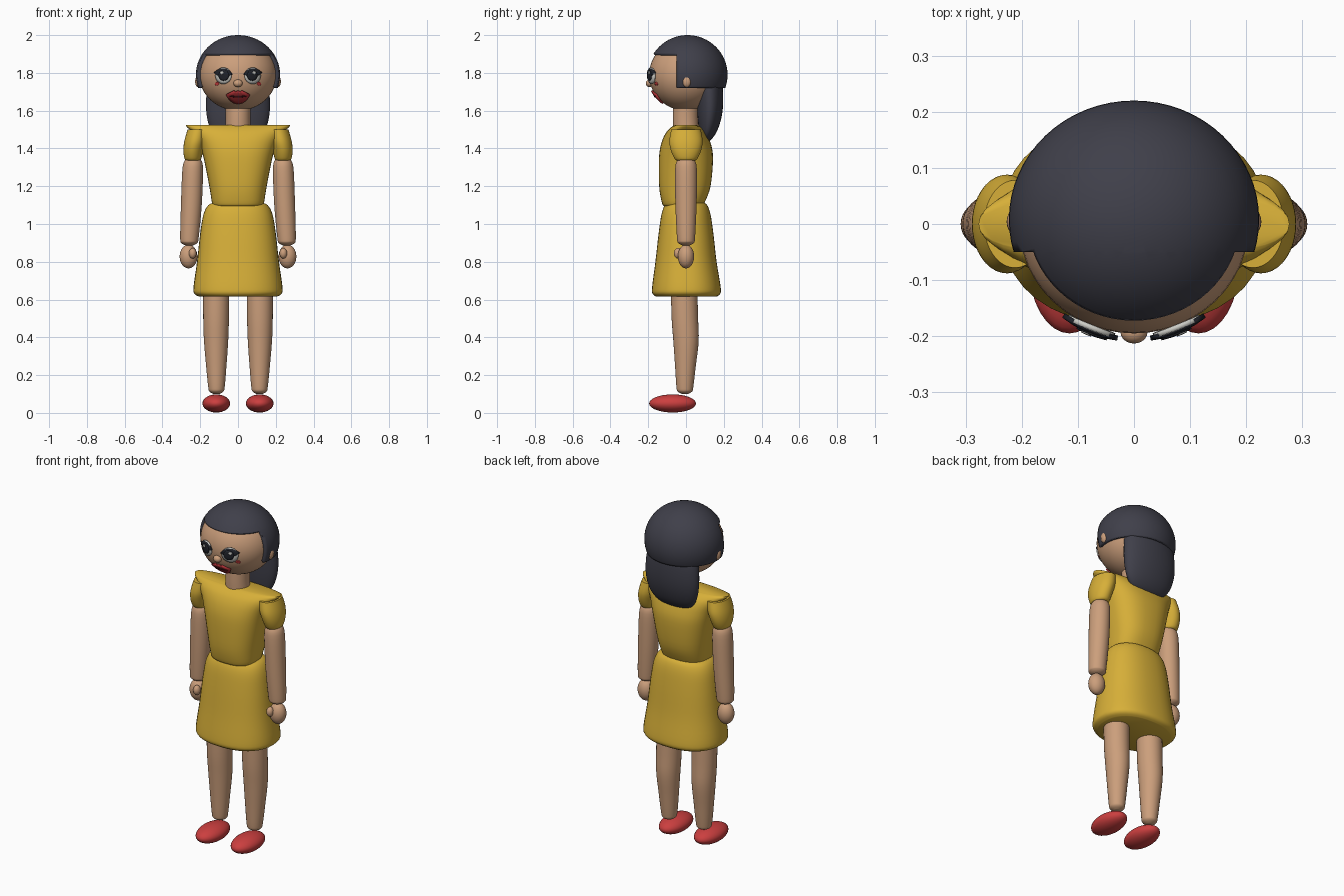
import bpy, bmesh
from math import sin, cos, pi, sqrt, copysign, radians
from mathutils import Vector

if "Cube" in bpy.data.objects:
    bpy.data.objects.remove(bpy.data.objects["Cube"], do_unlink=True)


def material(name, *rgb):
    m = bpy.data.materials.new(name)
    m.use_nodes = True
    m.diffuse_color = (*rgb, 1)
    bsdf = next(n for n in m.node_tree.nodes if n.type == 'BSDF_PRINCIPLED')
    bsdf.inputs["Base Color"].default_value = (*rgb, 1)
    return m


SKIN = material("skin", .6, .345, .2)
YELLOW = material("yellow cloth", .68, .43, .04)
HAIR = material("dark hair", .05, .05, .068)
RED = material("red shoe", .6, .05, .05)
LIP = material("lip red", .42, .03, .035)
BLACK = material("eye black", .014, .016, .022)
WHITE = material("eye white", .6, .6, .56)
DARK = material("mouth dark", .08, .01, .012)

HEAD_C, HEAD_R = Vector((0, 0, 1.79)), Vector((.205, .195, .19))
parts = []


def finish(name, bm, mat):
    bmesh.ops.recalc_face_normals(bm, faces=bm.faces)
    me = bpy.data.meshes.new(name)
    bm.to_mesh(me)
    bm.free()
    me.materials.append(mat)
    ob = bpy.data.objects.new(name, me)
    bpy.context.collection.objects.link(ob)
    parts.append(ob)
    return ob


def ball_mesh(c, r, seg=32):
    bm = bmesh.new()
    bmesh.ops.create_uvsphere(bm, u_segments=seg, v_segments=seg // 2, radius=1)
    for v in bm.verts:
        v.co = Vector(c) + Vector(a * b for a, b in zip(v.co, r))
    return bm


def ball(name, c, r, mat, seg=32):
    return finish(name, ball_mesh(c, r, seg), mat)


def resample(rows, steps=4):
    """Smooth curve through the rows of a section table."""
    out = []
    for i in range(len(rows) - 1):
        a, b = rows[max(i - 1, 0)], rows[i]
        c, d = rows[i + 1], rows[min(i + 2, len(rows) - 1)]
        for s in range(steps):
            t = s / steps
            out.append([q + .5 * t * (r - p + t * (2 * p - 5 * q + 4 * r - w + t * (3 * (q - r) + w - p)))
                        for p, q, r, w in zip(a, b, c, d)])
    return out + [list(rows[-1])]


def loft(name, rows, mat, side=1, power=2, seg=40):
    """Stack closed sections given as (z, cx, cy, rx, ry)."""
    bm = bmesh.new()
    rings = []
    for z, cx, cy, rx, ry in resample(rows):
        ring = []
        for k in range(seg):
            c, s = cos(2 * pi * k / seg), sin(2 * pi * k / seg)
            ring.append(bm.verts.new((side * cx + rx * copysign(abs(c) ** (2 / power), c),
                                      cy + ry * copysign(abs(s) ** (2 / power), s), z)))
        rings.append(ring)
    for a, b in zip(rings, rings[1:]):
        for k in range(seg):
            n = (k + 1) % seg
            bm.faces.new((a[k], a[n], b[n], b[k]))
    bm.faces.new(rings[0])
    bm.faces.new(rings[-1])
    return finish(name, bm, mat)


def patch(name, cx, cz, outline, mat, lift, side=1):
    """Thin plate following the curve of the face."""
    def on_face(x, z):
        d = 1 - (x / HEAD_R.x) ** 2 - ((z - HEAD_C.z) / HEAD_R.z) ** 2
        return (x * side, -HEAD_R.y * sqrt(max(d, 0)) - lift, z)
    bm = bmesh.new()
    mid = bm.verts.new(on_face(cx, cz))
    rings = [[bm.verts.new(on_face(cx + x * f, cz + z * f)) for x, z in outline]
             for f in (.33, .66, 1)]
    for k in range(len(outline)):
        n = (k + 1) % len(outline)
        bm.faces.new((mid, rings[0][k], rings[0][n]))
        for a, b in zip(rings, rings[1:]):
            bm.faces.new((a[k], b[k], b[n], a[n]))
    ob = finish(name, bm, mat)
    # keep the front outward so the plate thickens toward the head
    if sum(p.normal.y for p in ob.data.polygons) > 0:
        ob.data.flip_normals()
    mod = ob.modifiers.new("thickness", 'SOLIDIFY')
    mod.thickness, mod.offset = .009, -1


def oval(rx, rz, n=24):
    return [(rx * cos(2 * pi * k / n), rz * sin(2 * pi * k / n)) for k in range(n)]


# Head, neck and nose
ball("head", HEAD_C, HEAD_R, SKIN, 48)
loft("neck", [(1.48, 0, 0, .068, .068), (1.56, 0, -.003, .065, .067), (1.64, 0, 0, .068, .068)], SKIN)
ball("nose", (0, -.193, 1.745), (.024, .02, .02), SKIN, 20)

# Hair cap with a straight fringe and side locks
FRINGE, TEMPLE, NAPE = 1.9, -.05, 1.72
bm = ball_mesh((0, .008, 1.79), (.223, .212, .21), 64)
for co, no in (((0, 0, FRINGE), (0, 0, 1)), ((0, TEMPLE, 0), (0, 1, 0)), ((0, 0, NAPE), (0, 0, 1))):
    bmesh.ops.bisect_plane(bm, geom=bm.verts[:] + bm.edges[:] + bm.faces[:],
                           plane_co=co, plane_no=no, dist=1e-5)
cut = []
for f in bm.faces:
    c = f.calc_center_median()
    if c.z < NAPE or (c.z < FRINGE and c.y < TEMPLE):
        cut.append(f)
bmesh.ops.delete(bm, geom=cut, context='FACES')
cap = finish("hair_cap", bm, HAIR)
shell = cap.modifiers.new("shell", 'SOLIDIFY')
shell.thickness, shell.offset = .03, -1

# Gathered hair at the back
loft("back_hair", [(1.8, 0, .11, .12, .06), (1.74, 0, .122, .158, .07), (1.65, 0, .127, .169, .07),
                   (1.57, 0, .125, .165, .064), (1.5, 0, .118, .145, .05),
                   (1.455, 0, .108, .11, .033), (1.433, 0, .1, .06, .014)], HAIR)

# Dress
loft("bodice", [(1.095, 0, -.015, .125, .1), (1.11, 0, -.015, .137, .112), (1.2, 0, -.006, .152, .136),
                (1.35, 0, 0, .182, .143), (1.43, 0, 0, .207, .13), (1.485, 0, 0, .242, .105),
                (1.515, 0, 0, .272, .075), (1.525, 0, 0, .277, .055)], YELLOW, power=2.5)
loft("skirt", [(1.115, 0, 0, .12, .09), (1.1, 0, 0, .157, .112), (1.05, 0, 0, .183, .13),
               (.95, 0, 0, .2, .145), (.8, 0, 0, .217, .162), (.67, 0, .002, .235, .181),
               (.632, 0, .002, .232, .18), (.615, 0, .002, .205, .16)], YELLOW, power=2.3)

# Mouth
lips = [(.064, .012), (.04, .024), (.022, .033), (.012, .028), (0, .034)]
lips += [(-x, z) for x, z in lips[-2::-1]]
lips += [(-.045, -.016), (-.022, -.032), (0, -.035), (.022, -.032), (.045, -.016)]
patch("lips", 0, 1.67, lips, LIP, .012)
patch("mouth_line", 0, 1.675, oval(.045, .005), DARK, .014)

# Lash outline with three raised points on the outer corner
lash = [(.05, .012), (.036, .024), (.016, .034), (-.012, .034), (-.034, .022),
        (-.048, .002), (-.03, -.006), (0, -.012), (.03, -.004)]

for side, tag in ((1, "left_"), (-1, "right_")):
    # Face details
    patch(tag + "eye_white", .078, 1.785, oval(.043, .044), WHITE, .012, side)
    patch(tag + "lashes", .078, 1.79, lash, BLACK, .015, side)
    patch(tag + "iris", .076, 1.786, oval(.027, .028), BLACK, .018, side)
    patch(tag + "eye_glint", .086, 1.8, oval(.009, .008), WHITE, .02, side)
    patch(tag + "cheek_mark", .112, 1.742, oval(.011, .009), RED, .004, side)
    ball(tag + "ear", (side * .211, .004, 1.755), (.016, .023, .031), SKIN, 20)

    # Puffed sleeve, arm and hand
    loft(tag + "sleeve", [(1.335, .237, 0, .032, .045), (1.345, .239, 0, .044, .06),
                          (1.39, .236, 0, .053, .08), (1.44, .226, 0, .058, .088),
                          (1.5, .212, 0, .055, .078)], YELLOW, side)
    loft(tag + "arm", [(1.347, .237, 0, .028, .03), (1.333, .238, 0, .046, .048),
                       (1.28, .24, 0, .055, .058), (1.1, .247, 0, .055, .056),
                       (.93, .257, 0, .049, .048), (.9, .258, 0, .042, .042),
                       (.887, .258, 0, .02, .02)], SKIN, side, seg=32)
    ball(tag + "hand", (side * .262, 0, .828), (.047, .043, .063), SKIN)
    ball(tag + "thumb", (side * .24, -.042, .845), (.02, .022, .028), SKIN, 20)

    # Leg and shoe
    loft(tag + "leg", [(.66, .115, -.01, .069, .07), (.5, .116, -.006, .068, .07),
                       (.38, .116, 0, .064, .067), (.25, .115, -.003, .054, .055),
                       (.14, .114, -.006, .044, .045), (.113, .114, -.006, .037, .038),
                       (.1, .114, -.006, .015, .015)], SKIN, side, seg=32)
    ball(tag + "shoe", (side * .115, -.071, .05), (.073, .124, .048), RED)

# Smooth shading with crisp hems
bpy.ops.object.select_all(action='DESELECT')
for ob in parts:
    ob.select_set(True)
bpy.context.view_layer.objects.active = parts[0]
bpy.ops.object.shade_smooth_by_angle(angle=radians(50))
